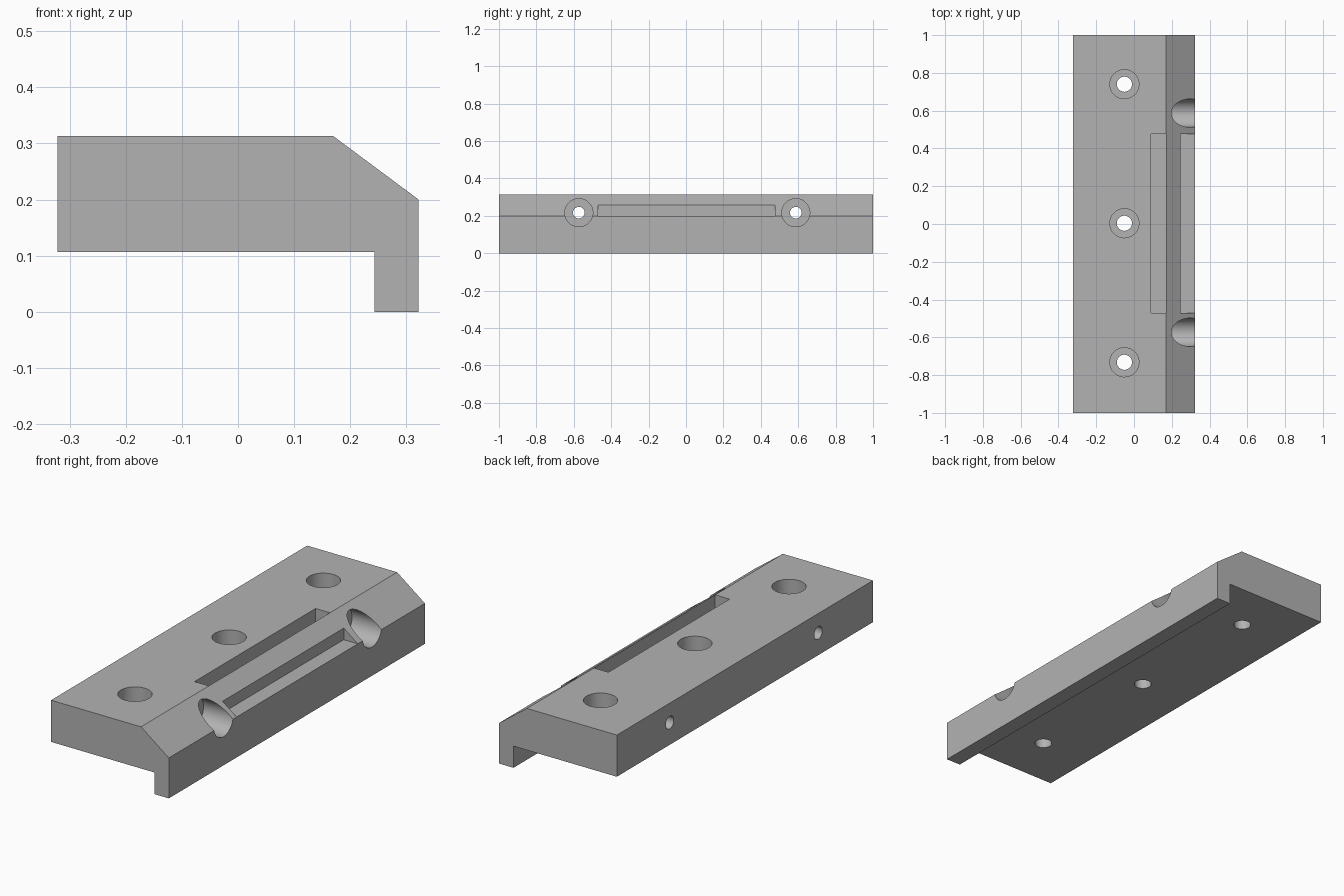
import bpy
import bmesh
from math import pi, radians

cube = bpy.data.objects.get("Cube")
if cube:
    bpy.data.objects.remove(cube, do_unlink=True)

grey = bpy.data.materials.new("plain grey")
grey.use_nodes = True
colour = (0.45, 0.45, 0.45, 1)
grey.diffuse_color = colour
grey.node_tree.nodes["Principled BSDF"].inputs["Base Color"].default_value = colour

# Mounting block: lipped profile with a sloped edge, extruded along y
PROFILE = [(-0.322, 0.107), (0.243, 0.107), (0.243, 0), (0.322, 0),
           (0.322, 0.2), (0.17, 0.313), (-0.322, 0.313)]
bm = bmesh.new()
end = bm.faces.new([bm.verts.new((x, -1, z)) for x, z in PROFILE])
sweep = bmesh.ops.extrude_face_region(bm, geom=[end])
moved = [v for v in sweep["geom"] if isinstance(v, bmesh.types.BMVert)]
bmesh.ops.translate(bm, verts=moved, vec=(0, 2, 0))
bmesh.ops.recalc_face_normals(bm, faces=bm.faces)
mesh = bpy.data.meshes.new("mounting_block")
bm.to_mesh(mesh)
bm.free()
block = bpy.data.objects.new("mounting_block", mesh)
bpy.context.collection.objects.link(block)
mesh.materials.append(grey)


def cut(cutter):
    """Subtract a cutter from the block, then discard it."""
    cutter.hide_render = True
    cutter.data.materials.append(grey)
    bpy.context.view_layer.objects.active = block
    mod = block.modifiers.new("cut", "BOOLEAN")
    mod.operation = "DIFFERENCE"
    mod.solver = "EXACT"
    mod.object = cutter
    bpy.ops.object.modifier_apply(modifier=mod.name)
    bpy.data.objects.remove(cutter, do_unlink=True)


def cut_hole(radius, start, stop, axis, a, b):
    """Round hole from start to stop: along z at (x=a, y=b) or along x at (y=a, z=b)."""
    mid = (start + stop) / 2
    along_x = axis == "x"
    bpy.ops.mesh.primitive_cylinder_add(
        vertices=64, radius=radius, depth=stop - start,
        location=(mid, a, b) if along_x else (a, b, mid),
        rotation=(0, pi / 2 if along_x else 0, 0))
    cut(bpy.context.object)


def cut_box(low, high):
    bpy.ops.mesh.primitive_cube_add(
        size=1, location=[(p + q) / 2 for p, q in zip(low, high)])
    box = bpy.context.object
    box.scale = [q - p for p, q in zip(low, high)]
    cut(box)


# Counterbored vertical screw holes
for y in (-0.732, 0.004, 0.74):
    cut_hole(0.077, 0.205, 0.5, "z", -0.051, y)
    cut_hole(0.04, -0.1, 0.5, "z", -0.051, y)

# Counterbored cross holes, opening through the sloped edge
for y in (-0.573, 0.587):
    cut_hole(0.075, 0.16, 0.5, "x", y, 0.217)
    cut_hole(0.031, -0.5, 0.5, "x", y, 0.217)

# Long slot in the top and matching notch in the slope
cut_box((0.091, -0.47, 0.2), (0.17, 0.476, 0.5))
cut_box((0.245, -0.47, 0.2), (0.5, 0.476, 0.5))

bpy.ops.object.select_all(action="DESELECT")
block.select_set(True)
bpy.context.view_layer.objects.active = block
bpy.ops.object.shade_smooth_by_angle(angle=radians(30))
